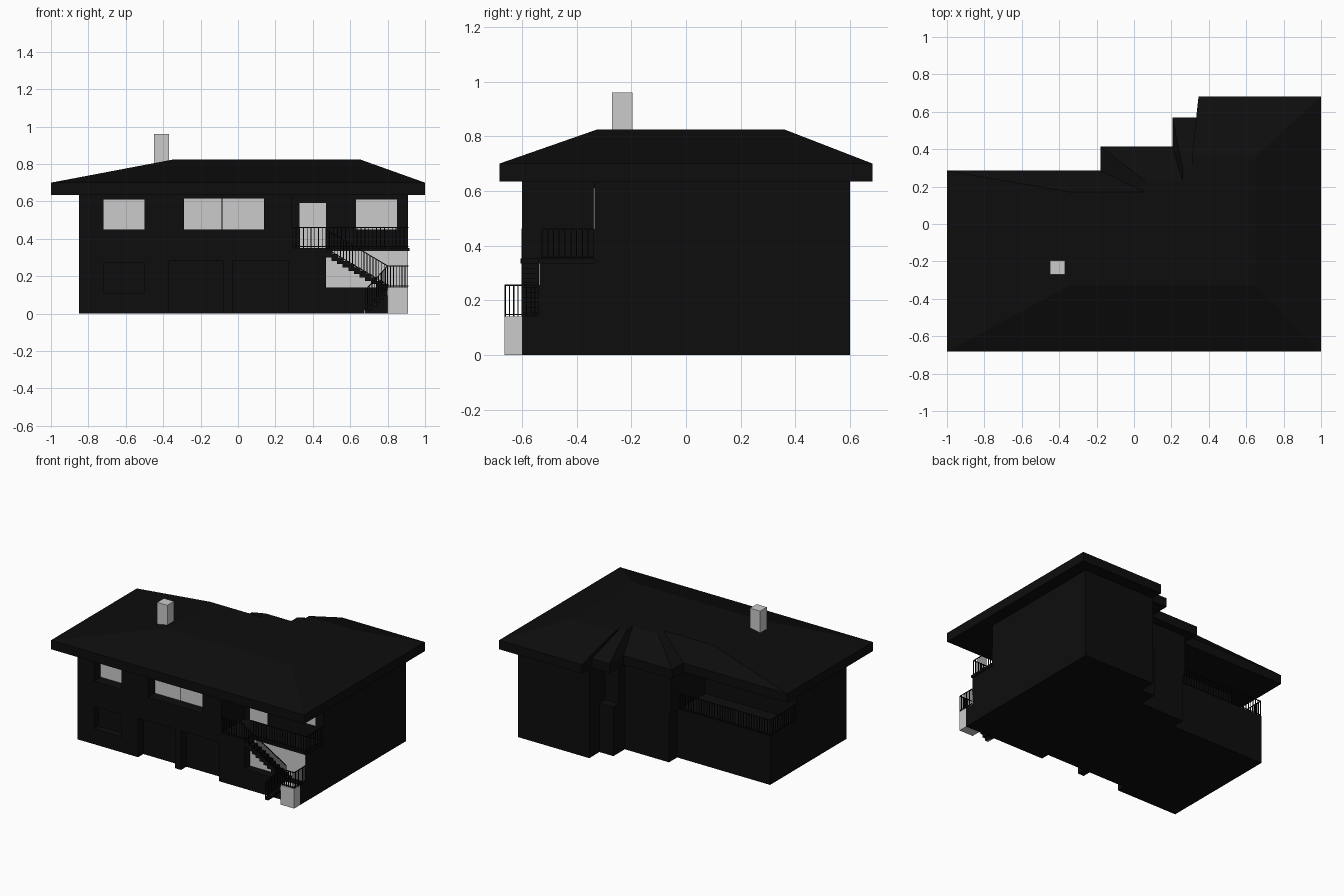
import bpy, bmesh, math
from mathutils import Vector

if "Cube" in bpy.data.objects:
    bpy.data.objects.remove(bpy.data.objects["Cube"])

black = bpy.data.materials.new("black_paint")
black.diffuse_color = (0.004, 0.004, 0.004, 1)
black.use_nodes = True
black.node_tree.nodes["Principled BSDF"].inputs["Base Color"].default_value = black.diffuse_color


def finish(name, bm, dark=True):
    bmesh.ops.recalc_face_normals(bm, faces=bm.faces)
    me = bpy.data.meshes.new(name)
    bm.to_mesh(me)
    bm.free()
    ob = bpy.data.objects.new(name, me)
    bpy.context.collection.objects.link(ob)
    if dark:
        me.materials.append(black)
    return ob


def add_box(bm, x0, x1, y0, y1, z0, z1):
    vs = bmesh.ops.create_cube(bm, size=1)["verts"]
    for v in vs:
        v.co = Vector(((x0 + x1) / 2 + v.co.x * (x1 - x0),
                       (y0 + y1) / 2 + v.co.y * (y1 - y0),
                       (z0 + z1) / 2 + v.co.z * (z1 - z0)))


def boxes(name, items, dark=True):
    bm = bmesh.new()
    for b in items:
        add_box(bm, *b)
    return finish(name, bm, dark)


def loft(name, rings, dark=True):
    """Skin a stack of (outline, z) rings and cap both ends."""
    bm = bmesh.new()
    loops = [[bm.verts.new((x, y, z)) for x, y in pts] for pts, z in rings]
    n = len(loops[0])
    for a, b in zip(loops, loops[1:]):
        for i in range(n):
            bm.faces.new((a[i], a[(i + 1) % n], b[(i + 1) % n], b[i]))
    bm.faces.new(loops[0][::-1])
    bm.faces.new(loops[-1])
    return finish(name, bm, dark)


def cut(ob, items):
    for i, b in enumerate(items):
        c = boxes(ob.name + "_cutter_%d" % i, [b])
        c.hide_render = True
        m = ob.modifiers.new("cut", 'BOOLEAN')
        m.operation = 'DIFFERENCE'
        m.solver = 'EXACT'
        m.object = c
        bpy.context.view_layer.objects.active = ob
        bpy.ops.object.modifier_apply(modifier=m.name)
        bpy.data.objects.remove(c)


def railing(name, path, h=0.11, step=0.021, t=0.0022):
    """Balusters and a top rail along a path of floor points."""
    bm = bmesh.new()
    for p, q in zip(path, path[1:]):
        p, q = Vector(p), Vector(q)
        n = max(1, round((q - p).length / step))
        for i in range(n + 1):
            c = p.lerp(q, i / n)
            add_box(bm, c.x - t, c.x + t, c.y - t, c.y + t, c.z, c.z + h)
        for lift in (0.008, h):
            a, b = p + Vector((0, 0, lift)), q + Vector((0, 0, lift))
            vs = bmesh.ops.create_cube(bm, size=1)["verts"]
            rot = (b - a).to_track_quat('X', 'Z')
            for v in vs:
                s = Vector((v.co.x * (b - a).length, v.co.y * 0.005, v.co.z * 0.005))
                v.co = (a + b) / 2 + rot @ s
    return finish(name, bm)


# Roof: stepped eave outline with fascia, sloping in to a flat top
eave = [(-1, -.683), (1, -.683), (1, .683), (.345, .683), (.345, .57),
        (.205, .57), (.205, .415), (-.18, .415), (-.18, .285), (-1, .285)]
crown = [(-.34, -.325), (.65, -.325), (.65, .36), (.31, .36), (.31, .30),
         (.26, .30), (.26, .23), (.06, .23), (.06, .17), (-.34, .17)]
loft("roof", [(eave, .635), (eave, .70), (crown, .825)])
boxes("chimney", [(-.45, -.37, -.27, -.195, .74, .96)], False)

# Ground floor with garage bays, a low window and the stair recess
ground = [(-.85, -.6), (.91, -.6), (.91, .6), (.345, .6), (.345, .485), (.235, .485),
          (.235, .356), (-.115, .356), (-.115, .264), (-.85, .264)]
lower = loft("ground_floor_walls", [(ground, 0), (ground, .35)])
cut(lower, [(-.37, -.08, -.7, -.54, -.1, .28), (-.03, .27, -.7, -.54, -.1, .28),
            (-.72, -.5, -.7, -.55, .11, .27), (.47, 1, -.7, -.535, .14, .5)])

# Upper floor, set back for the front balcony and the rear terrace
upper_pts = [(-.85, -.6), (.29, -.6), (.29, -.335), (.91, -.335), (.91, .6), (.345, .6),
             (.345, .42), (.235, .42), (.235, .356), (-.13, .356), (-.13, -.03), (-.85, -.03)]
upper = loft("upper_floor_walls", [(upper_pts, .35), (upper_pts, .636)])
cut(upper, [(-.72, -.5, -.7, -.52, .45, .61), (-.29, .14, -.7, -.52, .45, .615)])

# Glazing and the balcony door
boxes("window_panes", [(-.72, -.5, -.523, -.515, .45, .61),
                       (-.29, -.087, -.523, -.515, .45, .615),
                       (-.083, .14, -.523, -.515, .45, .615),
                       (.63, .85, -.338, -.33, .45, .61)], False)
boxes("window_mullion", [(-.087, -.083, -.525, -.515, .45, .615)])
boxes("balcony_door", [(.33, .47, -.338, -.33, .352, .59)], False)

# Balcony floor edge
boxes("balcony_slab", [(.29, .47, -.606, -.335, .335, .352),
                       (.47, .917, -.54, -.335, .335, .352)])

# Stairs: light back wall and landing, upper and lower flights
boxes("stair_back_wall", [(.47, .91, -.538, -.53, .14, .335)], False)
boxes("stair_landing", [(.80, .91, -.665, -.6, 0, .14)], False)
N = 11
run, rise = .33 / N, .195 / N
boxes("upper_flight", [(.47 + i * run, .47 + (i + 1) * run + .004, -.6, -.54,
                        .335 - (i + 1) * rise - .018, .335 - i * rise) for i in range(N)])
M = 6
boxes("lower_flight", [(.80 - (i + 1) * .02, .80 - i * .02, -.66, -.6,
                        max(0, .14 - (i + 2.2) * .02), .14 - (i + 1) * .02 + .003)
                       for i in range(M)])
boxes("bottom_step", [(.675, .69, -.66, -.6, 0, .02)], False)

# Railings
railing("balcony_rail", [(.29, -.6, .35), (.47, -.6, .35)])
railing("balcony_side_rail", [(.47, -.527, .35), (.908, -.527, .35), (.908, -.337, .35)])
railing("upper_stair_rail", [(.47, -.6, .34), (.80, -.6, .145)], step=.018)
railing("landing_rail", [(.80, -.662, .14), (.908, -.662, .14), (.908, -.537, .14)], h=.115, step=.016)
railing("lower_stair_rail", [(.68, -.662, .01), (.80, -.662, .14)], h=.115, step=.018)
railing("terrace_rail", [(-.847, -.03, .35), (-.847, .261, .35), (-.118, .261, .35)])
